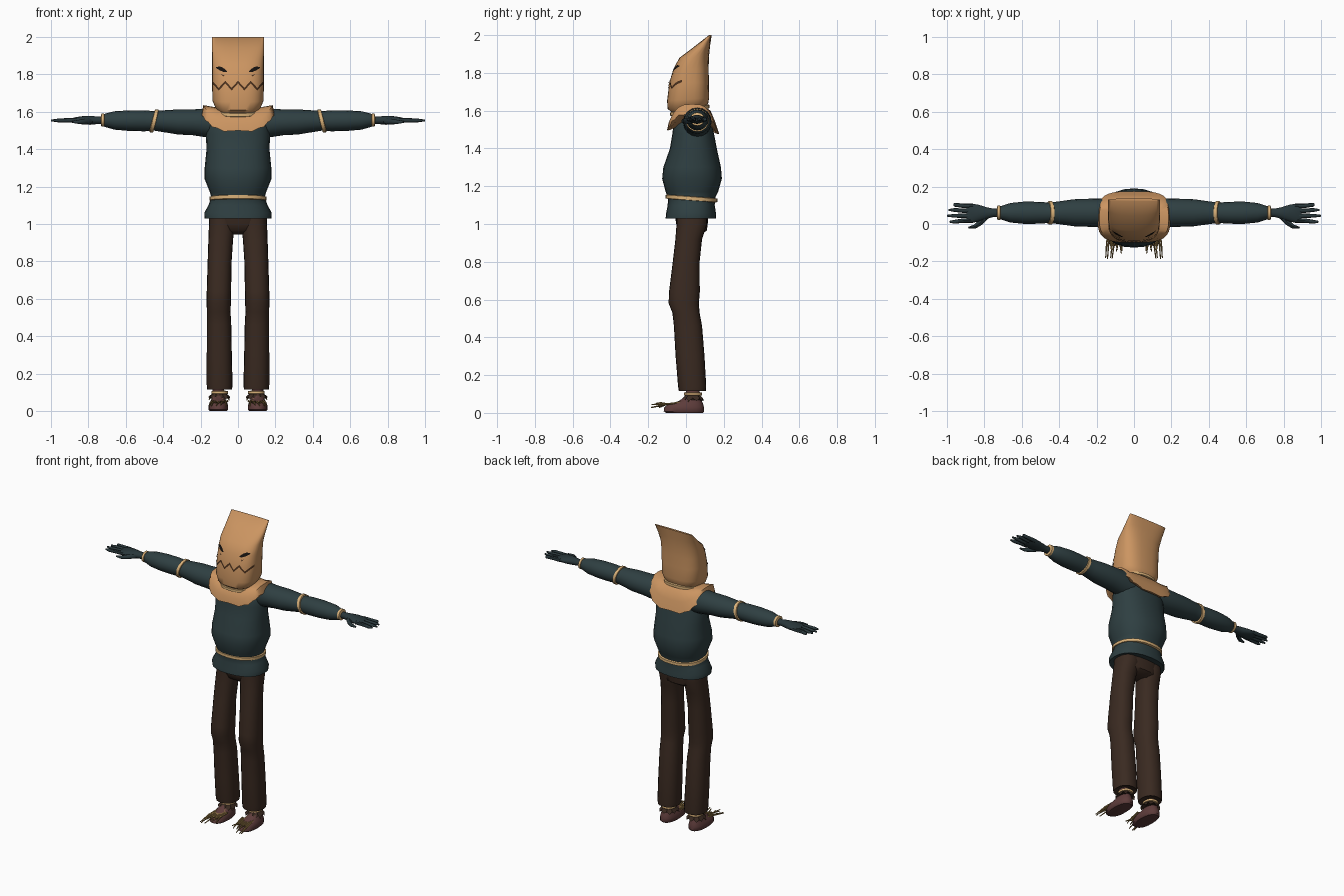
import bpy, bmesh, math, random
from mathutils import Vector
from mathutils.bvhtree import BVHTree

if "Cube" in bpy.data.objects:
    bpy.data.objects.remove(bpy.data.objects["Cube"])

random.seed(4)


def material(name, rgb):
    m = bpy.data.materials.new(name)
    m.diffuse_color = (*rgb, 1)
    m.use_nodes = True
    m.node_tree.nodes["Principled BSDF"].inputs["Base Color"].default_value = m.diffuse_color
    return m


BURLAP = material("burlap", (0.60, 0.30, 0.12))
TEAL = material("dark teal cloth", (0.028, 0.050, 0.054))
GLOVE = material("glove teal", (0.022, 0.038, 0.043))
BROWN = material("dark brown cloth", (0.042, 0.023, 0.015))
ROPE = material("rope", (0.70, 0.44, 0.19))
BOOT = material("red brown leather", (0.11, 0.045, 0.043))
STRAW = material("straw", (0.30, 0.19, 0.06))
BLACK = material("eye black", (0.008, 0.006, 0.005))
STITCH = material("stitch brown", (0.07, 0.03, 0.012))


def finish(name, bm, mat, mirror=False, angle=45):
    bmesh.ops.recalc_face_normals(bm, faces=bm.faces)
    me = bpy.data.meshes.new(name)
    bm.to_mesh(me)
    bm.free()
    me.materials.append(mat)
    ob = bpy.data.objects.new(name, me)
    bpy.context.collection.objects.link(ob)
    bpy.ops.object.select_all(action='DESELECT')
    ob.select_set(True)
    bpy.context.view_layer.objects.active = ob
    bpy.ops.object.shade_smooth_by_angle(angle=math.radians(angle))
    if mirror:
        ob.modifiers.new("mirror", 'MIRROR').use_mirror_merge = False
    return ob


def add_loft(bm, rings, caps=True):
    rows = [[bm.verts.new(p) for p in r] for r in rings]
    n = len(rows[0])
    for a, b in zip(rows, rows[1:]):
        for i in range(n):
            j = (i + 1) % n
            bm.faces.new((a[i], a[j], b[j], b[i]))
    if caps:
        bm.faces.new(rows[0])
        bm.faces.new(rows[-1])


def loft(name, rings, mat, mirror=False, caps=True, angle=45):
    bm = bmesh.new()
    add_loft(bm, rings, caps)
    return finish(name, bm, mat, mirror, angle)


def unit(n, e):
    for i in range(n):
        a = 2 * math.pi * i / n
        c, s = math.cos(a), math.sin(a)
        yield (math.copysign(abs(c) ** (2 / e), c), math.copysign(abs(s) ** (2 / e), s))


def zring(z, rx, yf, yb, cx=0, tilt=0, e=2.3, n=24):
    """Level ring between front yf and back yb; tilt raises the back."""
    cy, ry = (yf + yb) / 2, (yb - yf) / 2
    return [(cx + rx * u, cy + ry * v, z + tilt * v) for u, v in unit(n, e)]


def xring(x, ry, rz, cy=0.06, cz=1.55, tilt=0, n=16):
    return [(x + tilt * v, cy + ry * u, cz + rz * v) for u, v in unit(n, 2)]


def zrope(name, z, rx, yf, yb, cx=0, tilt=0, h=0.014, mirror=False):
    prof = [(-h, -0.012), (-h * .6, h * .7), (h * .6, h * .7), (h, -0.012)]
    loft(name, [zring(z + d, rx + g, yf - g, yb + g, cx, tilt) for d, g in prof],
         ROPE, mirror, angle=60)


def xrope(name, x, ry, rz, tilt=0, h=0.014, cz=1.55):
    prof = [(-h, -0.012), (-h * .6, h * .6), (h * .6, h * .6), (h, -0.012)]
    loft(name, [xring(x + d, ry + g, rz + g, cz=cz, tilt=tilt) for d, g in prof],
         ROPE, True, angle=60)


def add_tube(bm, pts, radii, n=8):
    pts = [Vector(p) for p in pts]
    rings = []
    for i, (p, r) in enumerate(zip(pts, radii)):
        d = (pts[min(i + 1, len(pts) - 1)] - pts[max(i - 1, 0)]).normalized()
        s = d.cross(Vector((0, 0, 1))).normalized()
        t = s.cross(d)
        rings.append([p + r * (u * s + v * t) for u, v in unit(n, 2)])
    add_loft(bm, rings)


# Bag head, folded to a seam at the top
HEAD = [(1.575, .09, -.05, .10, .015), (1.605, .10, -.07, .108, .018),
        (1.625, .122, -.097, .118, .016), (1.66, .137, -.10, .122, .008),
        (1.75, .138, -.088, .121, 0), (1.82, .138, -.067, .12, 0),
        (1.88, .138, -.035, .121, 0), (1.94, .139, .045, .127, 0),
        (2.0, .140, .122, .136, 0)]
head = loft("bag_head", [zring(z, rx, f, b, 0, t, 2.7, 32) for z, rx, f, b, t in HEAD], BURLAP)
bm = bmesh.new()
bm.from_mesh(head.data)
tree = BVHTree.FromBMesh(bm)
bm.free()


def face_strip(name, pts, widths, mat, mirror=False, sub=4):
    """Thin painted plate following the front of the bag."""
    bm, rows = bmesh.new(), []
    for k in range((len(pts) - 1) * sub + 1):
        i = min(k // sub, len(pts) - 2)
        f = k / sub - i
        x, z = (pts[i][c] * (1 - f) + pts[i + 1][c] * f for c in (0, 1))
        w = widths[i] * (1 - f) + widths[i + 1] * f
        row = []
        for s in (-.5, .5):
            hit, nor, *_ = tree.ray_cast(Vector((x, -1, z + s * w)), Vector((0, 1, 0)))
            row.append(bm.verts.new(hit + nor * .004))
        rows.append(row)
    for a, b in zip(rows, rows[1:]):
        bm.faces.new((a[0], b[0], b[1], a[1]))
    ob = finish(name, bm, mat, mirror)
    # keep the plate facing outwards
    if sum(p.normal.y for p in ob.data.polygons) > 0:
        ob.data.flip_normals()


# Zigzag mouth, slanted eyes and small marks beneath them
zig = [(-.134 + .0335 * i, 1.757 if i % 2 == 0 else 1.72) for i in range(9)]
face_strip("mouth", zig, [.014] * 9, STITCH)
face_strip("eyes", [(.058, 1.812), (.075, 1.820), (.095, 1.830), (.116, 1.834)],
           [.004, .02, .021, .004], BLACK, True)
face_strip("eye_marks", [(.070, 1.795), (.078, 1.790), (.086, 1.798)], [.003, .009, .003], STITCH, True)

# Neck rope and draped burlap collar
zrope("neck_rope", 1.602, .112, -.075, .115, tilt=.02)
rings = []
for rx, f, b, zf, zs, zb, e in [(.09, -.05, .10, 1.60, 1.615, 1.62, 2.3), (.13, -.07, .13, 1.58, 1.625, 1.60, 2.6),
                                (.185, -.092, .155, 1.535, 1.635, 1.54, 3.2), (.195, -.10, .175, 1.495, 1.585, 1.475, 3.4),
                                (.18, -.085, .16, 1.50, 1.575, 1.48, 3.4)]:
    ring = []
    for i, (x, y, _) in enumerate(zring(0, rx, f, b, e=e, n=32)):
        s = math.sin(2 * math.pi * i / 32)
        ragged = .004 * (-1) ** i if e == 3.4 else 0
        ring.append((x, y, zs + ((zb if s > 0 else zf) - zs) * s * s + ragged))
    rings.append(ring)
loft("collar", rings, BURLAP, angle=60)

# Tunic body with flared hem
BODY = [(1.035, .165, -.095, .145), (1.03, .178, -.108, .16), (1.06, .18, -.105, .158),
        (1.10, .158, -.097, .152), (1.14, .143, -.095, .155), (1.17, .15, -.108, .17),
        (1.24, .178, -.126, .19), (1.30, .178, -.12, .185), (1.40, .168, -.085, .163),
        (1.48, .172, -.072, .148), (1.54, .16, -.065, .135), (1.59, .12, -.045, .115)]
loft("tunic", [zring(z, rx, f, b) for z, rx, f, b in BODY], TEAL)
zrope("waist_rope", 1.135, .143, -.097, .155, tilt=-.01, h=.015)

# Sleeves with elbow and wrist ties
SLEEVE = [(.08, .07, .075, 1.53), (.17, .076, .077, 1.54), (.24, .075, .069, 1.543),
          (.32, .072, .067, 1.545), (.40, .061, .058, 1.549), (.45, .054, .052, 1.551),
          (.50, .058, .056, 1.551), (.58, .06, .055, 1.552), (.66, .052, .049, 1.553), (.715, .034, .034, 1.554),
          (.73, .026, .026, 1.555)]
loft("sleeves", [xring(x, ry, rz, cz=cz) for x, ry, rz, cz in SLEEVE], TEAL, True)
xrope("elbow_ropes", .448, .053, .052, tilt=-.014, h=.015)
xrope("wrist_ropes", .722, .031, .028, h=.012, cz=1.555)

# Gloved hands
PALM = [(.71, .024, .022, .06), (.75, .022, .020, .06), (.79, .032, .024, .058),
        (.83, .045, .022, .058), (.87, .052, .016, .057), (.895, .046, .008, .057)]
loft("palms", [xring(x, ry, rz, cy, 1.554) for x, ry, rz, cy in PALM], GLOVE, True)
bm = bmesh.new()
for y0, y1, tip in [(.097, .103, .965), (.071, .075, .99), (.044, .044, .998), (.018, .012, .985)]:
    add_tube(bm, [(.86, y0, 1.554), (.91, y0, 1.554), (.96, y1, 1.553), (tip, y1, 1.553)],
             [.012, .012, .010, .005])
add_tube(bm, [(.785, .045, 1.55), (.82, .008, 1.547), (.85, -.014, 1.545), (.885, -.02, 1.545)],
         [.016, .015, .011, .005])
finish("fingers", bm, GLOVE, True)

# Trousers: hips and two slightly bent legs
loft("hips", [zring(.945, .07, -.01, .08), zring(.965, .12, -.04, .11),
              zring(1.0, .15, -.052, .115), zring(1.06, .15, -.06, .12)], BROWN)
LEG = [(.122, .055, -.03, .095, -.098), (.115, .066, -.038, .105, -.098), (.14, .069, -.042, .107, -.098),
       (.30, .067, -.055, .098, -.100), (.46, .065, -.064, .085, -.101), (.53, .063, -.072, .072, -.103),
       (.58, .065, -.092, .068, -.103), (.64, .065, -.09, .073, -.102), (.80, .064, -.07, .072, -.098),
       (.92, .066, -.056, .085, -.092), (1.0, .07, -.05, .112, -.085), (1.04, .07, -.05, .11, -.083)]
loft("trouser_legs", [zring(z, rx, f, b, cx, n=20) for z, rx, f, b, cx in LEG], BROWN, True)

# Ankle ties, ragged cuffs and boots
zrope("ankle_ropes", .10, .036, -.002, .078, cx=-.098, h=.011, mirror=True)
bm = bmesh.new()
cuff = [[(x, y, z + (.008 * (-1) ** i if k else 0)) for i, (x, y, z) in enumerate(zring(z0, r, .036 - r, .036 + r, -.1, n=20))]
        for k, (z0, r) in enumerate([(.098, .034), (.07, .057), (.076, .045)])]
add_loft(bm, cuff)
finish("ragged_cuffs", bm, BROWN, True)
SOLE = [(0, .045, -.105, .088), (.008, .052, -.118, .096), (.03, .052, -.115, .095),
        (.048, .046, -.092, .09), (.062, .038, -.04, .084), (.085, .033, -.005, .075), (.12, .03, 0, .07)]
loft("boots", [zring(z, rx, f, b, -.105 - .0, n=20) for z, rx, f, b in SOLE], BOOT, True)

# Straw poking out of the boots
bm = bmesh.new()
for i in range(9):
    x = -.145 + .01 * i
    y = random.uniform(-.195, -.135)
    z = random.uniform(.025, .062)
    add_tube(bm, [(x + .01, -.03, .055), (x, -.10, .047), (x + random.uniform(-.018, .012), y, z)],
             [.005, .005, .003], 5)
for i in range(4):
    a = math.radians(200 + 45 * i)
    c, s = math.cos(a), math.sin(a)
    add_tube(bm, [(-.1 + .03 * c, .036 + .03 * s, .085), (-.1 + .06 * c, .036 + .07 * s, .06)], [.004, .002], 5)
finish("boot_straw", bm, STRAW, True)
